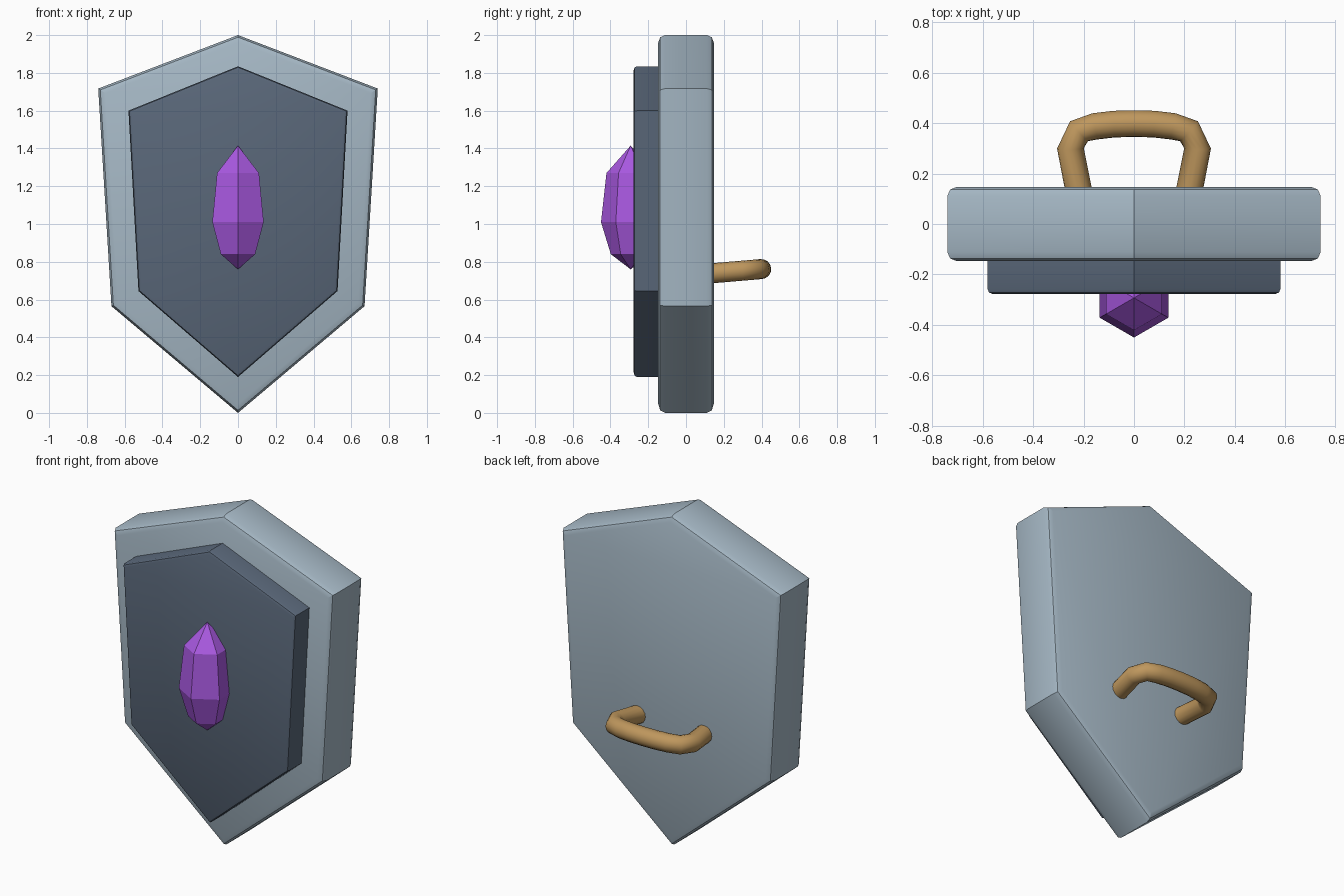
import bpy, bmesh, math
from mathutils import Vector

if "Cube" in bpy.data.objects:
    bpy.data.objects.remove(bpy.data.objects["Cube"])


def material(name, rgb):
    m = bpy.data.materials.new(name)
    m.diffuse_color = (*rgb, 1)
    m.use_nodes = True
    m.node_tree.nodes["Principled BSDF"].inputs["Base Color"].default_value = m.diffuse_color
    return m


STEEL = material("pale steel", (0.38, 0.48, 0.56))
SLATE = material("dark slate", (0.10, 0.135, 0.19))
PURPLE = material("purple crystal", (0.40, 0.10, 0.76))
TAN = material("tan leather", (0.52, 0.31, 0.11))


def finish(bm, name, mat, smooth_angle=None):
    bmesh.ops.recalc_face_normals(bm, faces=bm.faces)
    me = bpy.data.meshes.new(name)
    bm.to_mesh(me)
    bm.free()
    me.materials.append(mat)
    ob = bpy.data.objects.new(name, me)
    bpy.context.collection.objects.link(ob)
    if smooth_angle:
        bpy.ops.object.select_all(action='DESELECT')
        ob.select_set(True)
        bpy.context.view_layer.objects.active = ob
        bpy.ops.object.shade_smooth_by_angle(angle=math.radians(smooth_angle))
    return ob


def shield_plate(name, half, y0, y1, bevel, mat, bevel_back):
    """Extrude a mirrored half outline along y and round its rim edges."""
    outline = half + [(-x, z) for x, z in reversed(half) if x > 0]
    bm = bmesh.new()
    face = bm.faces.new([bm.verts.new((x, y0, z)) for x, z in outline])
    ext = bmesh.ops.extrude_face_region(bm, geom=[face], use_keep_orig=True)
    bmesh.ops.translate(bm, vec=(0, y1 - y0, 0),
                        verts=[g for g in ext["geom"] if isinstance(g, bmesh.types.BMVert)])
    bmesh.ops.recalc_face_normals(bm, faces=bm.faces)
    rim = [e for e in bm.edges if all(abs(v.co.y - y0) < 1e-4 for v in e.verts)
           or (bevel_back and all(abs(v.co.y - y1) < 1e-4 for v in e.verts))]
    bmesh.ops.bevel(bm, geom=rim, offset=bevel, segments=2, profile=0.5, affect='EDGES')
    return finish(bm, name, mat, 25)


# Thick outer body and raised front panel
shield_plate("shield_body", [(0, 2.0), (0.74, 1.717), (0.67, 0.565), (0, 0.0)],
             -0.147, 0.147, 0.036, STEEL, True)
shield_plate("front_panel", [(0, 1.835), (0.58, 1.6), (0.527, 0.645), (0, 0.19)],
             -0.277, -0.12, 0.018, SLATE, False)

# Six-sided crystal: rings of (height, radius) between two points
GEM_Y = -0.293
bm = bmesh.new()
rings = [[bm.verts.new((r * math.sin(a * math.pi / 3), GEM_Y - r * math.cos(a * math.pi / 3), z))
          for a in range(6)] for z, r in [(0.84, 0.105), (1.01, 0.157), (1.27, 0.128)]]
bottom = bm.verts.new((0, GEM_Y, 0.76))
top = bm.verts.new((0, GEM_Y, 1.415))
for i in range(6):
    j = (i + 1) % 6
    bm.faces.new((bottom, rings[0][j], rings[0][i]))
    bm.faces.new((top, rings[2][i], rings[2][j]))
    for lo, hi in zip(rings, rings[1:]):
        bm.faces.new((lo[i], lo[j], hi[j], hi[i]))
finish(bm, "crystal", PURPLE)

# Back handle: round tube swept along a mirrored, slightly rising path
half = [(0.213, 0.10), (0.252, 0.30), (0.218, 0.368), (0.155, 0.387), (0.08, 0.396)]
flat = half + [(0, 0.398)] + [(-x, y) for x, y in reversed(half)]
path = [Vector((x, y, 0.74 + 0.085 * (y - 0.147))) for x, y in flat]
SIDES, R = 16, 0.053
bm = bmesh.new()
loops = []
for i, p in enumerate(path):
    t = (path[min(i + 1, len(path) - 1)] - path[max(i - 1, 0)]).normalized()
    up = Vector((0, -0.085, 1))
    up = (up - t * up.dot(t)).normalized()
    side = t.cross(up)
    loops.append([bm.verts.new(p + R * (math.cos(a) * side + math.sin(a) * up))
                  for a in (2 * math.pi * k / SIDES for k in range(SIDES))])
for a, b in zip(loops, loops[1:]):
    for k in range(SIDES):
        n = (k + 1) % SIDES
        bm.faces.new((a[k], a[n], b[n], b[k]))
bm.faces.new(loops[0])
bm.faces.new(loops[-1])
finish(bm, "handle", TAN, 50)
